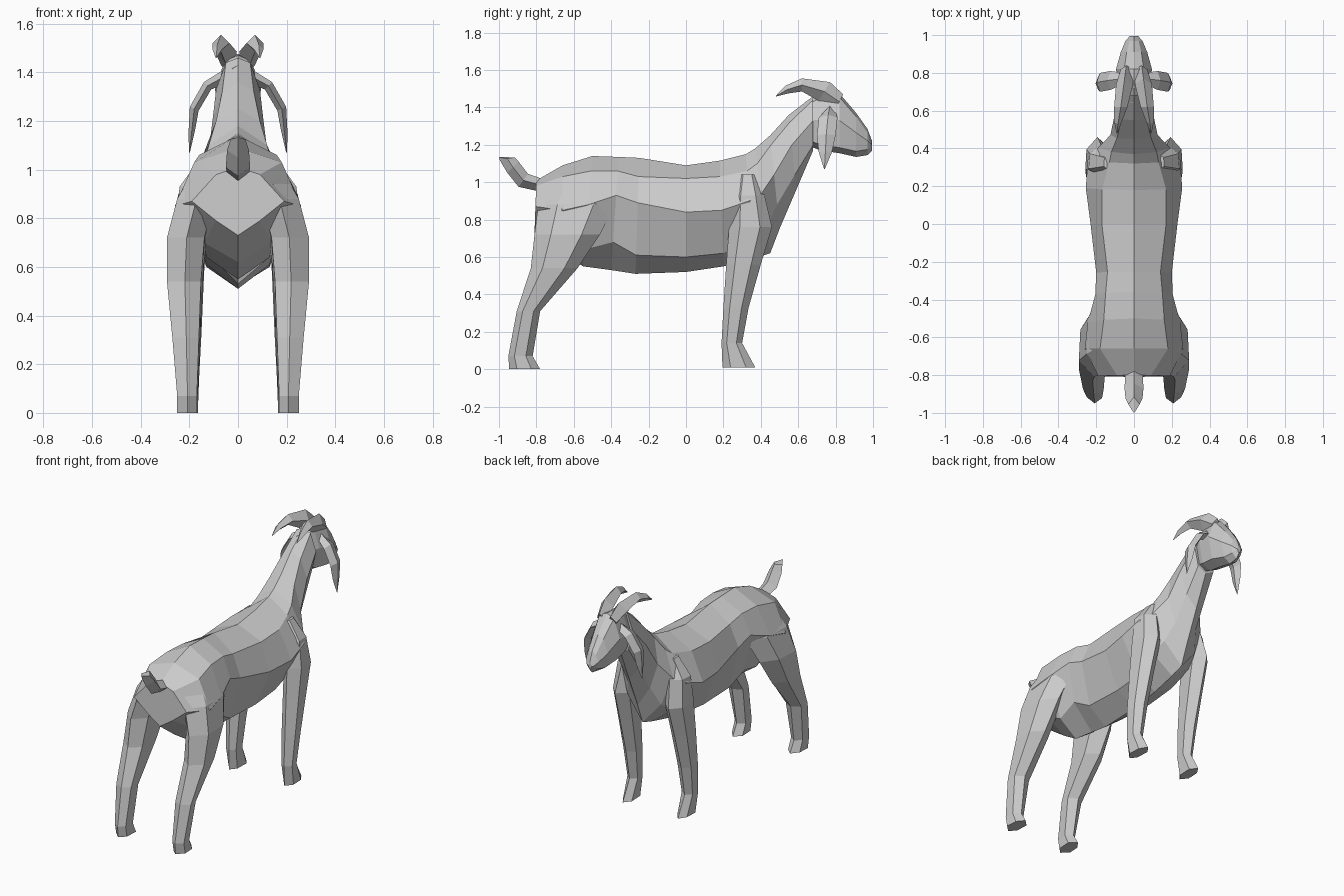
import bpy, bmesh
from mathutils import Vector

grey = bpy.data.materials.new("light grey")
grey.diffuse_color = (0.6, 0.6, 0.6, 1)


def loft(name, rings, mirror=False):
    """Skin closed rings of points, cap both ends, optionally mirror across x."""
    bm = bmesh.new()
    loops = [[bm.verts.new(p) for p in ring] for ring in rings]
    n = len(loops[0])
    for a, b in zip(loops, loops[1:]):
        for i in range(n):
            j = (i + 1) % n
            bm.faces.new((a[i], a[j], b[j], b[i]))
    bm.faces.new(loops[0])
    bm.faces.new(loops[-1])
    bmesh.ops.remove_doubles(bm, verts=bm.verts, dist=0.0005)
    bmesh.ops.recalc_face_normals(bm, faces=bm.faces)
    me = bpy.data.meshes.new(name)
    bm.to_mesh(me)
    bm.free()
    me.materials.append(grey)
    ob = bpy.data.objects.new(name, me)
    bpy.context.collection.objects.link(ob)
    if mirror:
        ob.modifiers.new("mirror", 'MIRROR').use_mirror_merge = False
    return ob


def full(half):
    """Complete a half ring (first and last points on x = 0)."""
    return half + [(-x, y, z) for x, y, z in half[-2:0:-1]]


# torso and neck: y top, y bottom, z top, (x, z) upper, (x, z) side, (x, z) lower, z bottom
body = [
    (-.80, -.81, 1.01, (.09, .98), (.19, .87), (.09, .79), .73),
    (-.66, -.66, 1.09, (.18, 1.03), (.26, .85), (.14, .70), .62),
    (-.50, -.55, 1.14, (.16, 1.06), (.245, .88), (.13, .64), .55),
    (-.36, -.40, 1.135, (.15, 1.06), (.205, .93), (.15, .68), .53),
    (-.25, -.27, 1.13, (.14, 1.03), (.20, .89), (.13, .61), .51),
    (.00, .00, 1.09, (.17, 1.02), (.23, .84), (.13, .60), .52),
    (.18, .20, 1.115, (.17, 1.03), (.255, .85), (.13, .62), .55),
    (.32, .36, 1.15, (.13, 1.06), (.245, .90), (.15, .70), .59),
    (.37, .45, 1.18, (.12, 1.10), (.19, .94), (.12, .76), .62),
    (.45, .50, 1.25, (.09, 1.20), (.125, 1.04), (.08, .88), .75),
    (.55, .59, 1.36, (.065, 1.32), (.105, 1.20), (.07, 1.04), .96),
    (.68, .68, 1.46, (.05, 1.44), (.09, 1.33), (.06, 1.20), 1.17),
]


def body_ring(yt, yb, zt, up, side, low, zb):
    pts = [(0, zt), up, side, low, (0, zb)]
    return full([(x, yt + (yb - yt) * (zt - z) / (zt - zb), z) for x, z in pts])


loft("body_and_neck", [body_ring(*r) for r in body])

# wedge-shaped head: y, z top, z bottom, half width
head = [(.64, 1.43, 1.20, .06), (.72, 1.47, 1.17, .085), (.82, 1.475, 1.155, .095),
        (.91, 1.37, 1.135, .07), (.97, 1.285, 1.145, .045), (.995, 1.22, 1.17, .022)]
loft("head", [full([(0, y, t), (w * .55, y, t - .02), (w, y, t * .55 + b * .45),
                    (w * .7, y, b + .03), (0, y, b)]) for y, t, b, w in head])

# legs: z, back y, front y, inner x, outer x
hex_section = [(.5, 0), (1, .25), (.95, .72), (.5, 1), (0, .75), (.05, .22)]


def leg(name, levels):
    loft(name, [[(x0 + (x1 - x0) * u, y0 + (y1 - y0) * v, z) for u, v in hex_section]
                for z, y0, y1, x0, x1 in levels], mirror=True)


leg("hind_legs", [
    (.0, -.945, -.78, .165, .25), (.07, -.95, -.82, .165, .25), (.31, -.905, -.78, .155, .27),
    (.54, -.83, -.58, .145, .292), (.72, -.81, -.46, .13, .292),
    (.88, -.79, -.38, .09, .25), (1.0, -.72, -.42, .06, .18)])
leg("front_legs", [
    (.01, .195, .37, .165, .235), (.14, .19, .30, .16, .24), (.33, .20, .335, .15, .25),
    (.56, .215, .40, .14, .255), (.76, .23, .46, .13, .258),
    (.93, .25, .42, .11, .24), (1.04, .28, .38, .09, .16)])


def taper(name, stations, mirror=False):
    """Four-sided tapered tube: centre, half size in x, and offset vector in the yz plane."""
    rings = []
    for c, w, off in stations:
        c, o, s = Vector(c), Vector((0, *off)), Vector((w, 0, 0))
        rings.append([c + o, c + s, c - o, c - s])
    loft(name, rings, mirror)


# horns sweeping back from the crown
taper("horns", [((.04, .82, 1.43), .03, (.02, .04)), ((.05, .74, 1.485), .045, (.03, .05)),
                ((.07, .62, 1.52), .035, (.0, .035)), ((.085, .54, 1.495), .02, (-.01, .02)),
                ((.09, .48, 1.46), .002, (0, .002))], True)


# drooping ears: centre, half depth in y, half thickness normal to the ear
ears = [((.06, .77, 1.38), .03, (.0, .03)), ((.125, .76, 1.345), .05, (.015, .015)),
        ((.18, .75, 1.25), .05, (.018, .008)), ((.19, .745, 1.16), .035, (.013, 0)),
        ((.20, .74, 1.07), .002, (.002, 0))]
loft("ears", [[(x, y + d, z), (x + t[0], y, z + t[1]), (x, y - d, z), (x - t[0], y, z - t[1])]
              for (x, y, z), d, t in ears], True)

# upturned tail
taper("tail", [((0, -.76, .98), .045, (0, .035)), ((0, -.87, 1.01), .05, (.025, .035)),
               ((0, -.925, 1.08), .045, (.03, .03)), ((0, -.955, 1.125), .03, (.04, .008)),
               ((0, -.998, 1.132), .003, (.002, .002))])
